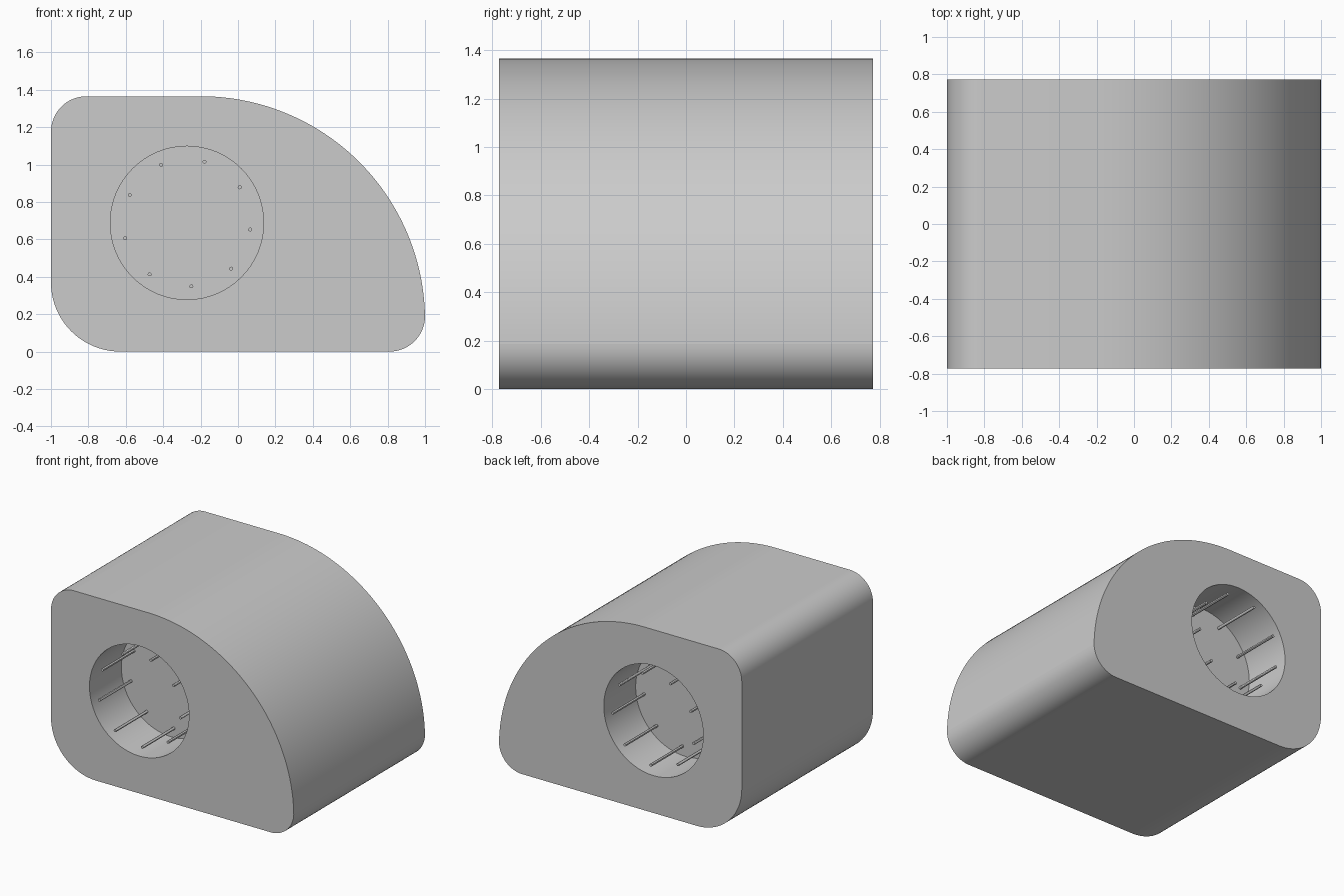
import bpy, bmesh
from math import sin, cos, radians, pi

if "Cube" in bpy.data.objects:
    bpy.data.objects.remove(bpy.data.objects["Cube"])

HALF = 0.772              # half the depth of the block
RECESS = 0.375            # depth of each round recess
CX, CZ, R = -0.273, 0.688, 0.41

grey = bpy.data.materials.new("plain grey")
grey.use_nodes = True
colour = (0.6, 0.6, 0.6, 1)
grey.diffuse_color = colour
grey.node_tree.nodes["Principled BSDF"].inputs["Base Color"].default_value = colour


def arc(cx, cz, r, start, end, steps):
    """Points on an arc in the xz plane, angles in degrees."""
    angles = [radians(start + (end - start) * i / steps) for i in range(steps + 1)]
    return [(cx + r * cos(a), cz + r * sin(a)) for a in angles]


def prism(name, outline, y0, y1):
    """Extrude an xz outline along y."""
    bm = bmesh.new()
    face = bm.faces.new([bm.verts.new((x, y0, z)) for x, z in outline])
    new = bmesh.ops.extrude_face_region(bm, geom=[face])["geom"]
    moved = [v for v in new if isinstance(v, bmesh.types.BMVert)]
    bmesh.ops.translate(bm, verts=moved, vec=(0, y1 - y0, 0))
    bmesh.ops.recalc_face_normals(bm, faces=bm.faces)
    mesh = bpy.data.meshes.new(name)
    bm.to_mesh(mesh)
    bm.free()
    mesh.materials.append(grey)
    obj = bpy.data.objects.new(name, mesh)
    bpy.context.collection.objects.link(obj)
    return obj


def smooth(obj):
    bpy.ops.object.select_all(action="DESELECT")
    obj.select_set(True)
    bpy.context.view_layer.objects.active = obj
    bpy.ops.object.shade_smooth_by_angle(angle=radians(30))


# Block with one sweeping corner and three rounded ones
outline = (arc(-0.2, 0.165, 1.2, 1, 90, 48)
           + arc(-0.81, 1.175, 0.19, 90, 180, 16)
           + arc(-0.63, 0.37, 0.37, 180, 270, 20)
           + arc(0.81, 0.19, 0.19, 270, 359, 16))
body = prism("body", outline, -HALF, HALF)

# Round recess in the front and the back
for side, label in ((-1, "front"), (1, "back")):
    cutter = prism(label + "_recess_cutter", arc(CX, CZ, R, 0, 354.375, 63),
                   side * (HALF - RECESS), side * (HALF + 0.1))
    cut = body.modifiers.new(label + "_recess", "BOOLEAN")
    cut.operation = "DIFFERENCE"
    cut.solver = "EXACT"
    cut.object = cutter
    bpy.context.view_layer.objects.active = body
    bpy.ops.object.modifier_apply(modifier=cut.name)
    bpy.data.objects.remove(cutter)
smooth(body)

# Ring of nine thin pins standing on each recess floor
for side, label in ((-1, "front"), (1, "back")):
    for i in range(9):
        a = radians(-6 + 40 * i)
        spot = (CX + 0.34 * cos(a), CZ + 0.34 * sin(a))
        pin = prism(f"{label}_pin_{i + 1}", arc(*spot, 0.0105, 0, 330, 11),
                    side * (HALF - RECESS - 0.01), side * HALF)
        smooth(pin)
